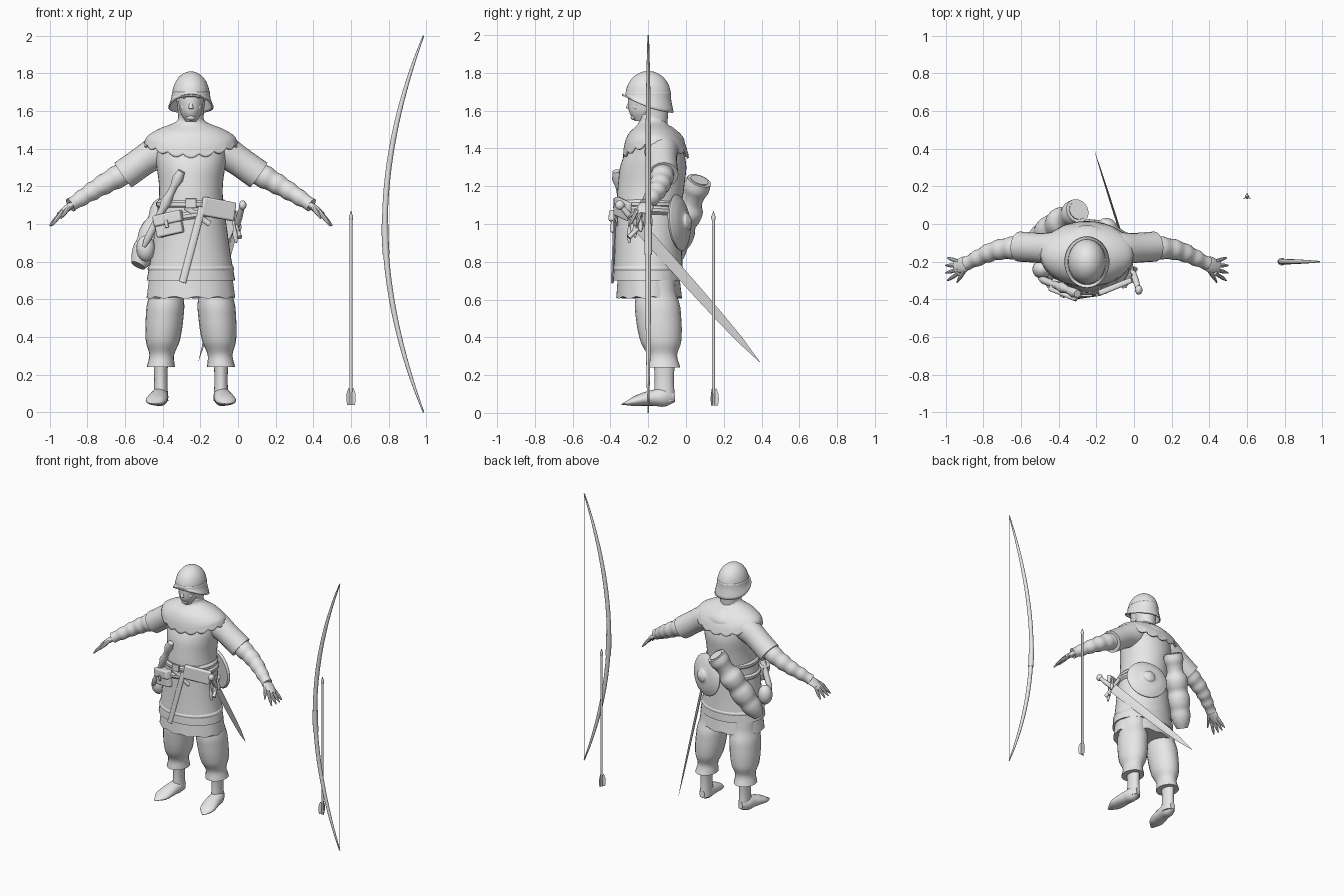
import bpy, bmesh, math
from mathutils import Vector, Euler

cube = bpy.data.objects.get("Cube")
if cube:
    bpy.data.objects.remove(cube)

grey = bpy.data.materials.new("plain_grey")
grey.use_nodes = True
grey.diffuse_color = (0.8, 0.8, 0.8, 1)
grey.node_tree.nodes["Principled BSDF"].inputs["Base Color"].default_value = grey.diffuse_color

CX, CY = -.25, -.2               # body centre line
X, Y, Z = Vector((1, 0, 0)), Vector((0, 1, 0)), Vector((0, 0, 1))
made = []


def finish(name, bm):
    bmesh.ops.recalc_face_normals(bm, faces=bm.faces)
    mesh = bpy.data.meshes.new(name)
    bm.to_mesh(mesh)
    bm.free()
    mesh.materials.append(grey)
    obj = bpy.data.objects.new(name, mesh)
    bpy.context.collection.objects.link(obj)
    made.append(obj)
    return obj


def sample(values, u):
    """Smooth value at fraction u along evenly spaced values."""
    last = len(values) - 1
    if last == 0:
        return values[0]
    i = min(int(u * last), last - 1)
    t = u * last - i
    q, r = values[i], values[i + 1]
    p = values[i - 1] if i > 0 else 2 * q - r
    w = values[i + 2] if i + 2 <= last else 2 * r - q
    return q + t / 2 * (r - p + t * (2 * p - 5 * q + 4 * r - w + t * (3 * q - p - 3 * r + w)))


def tube(name, path, radii, squash=(1,), ref=None, n=20, steps=4, lift=None, caps=True):
    """Skin ellipses along a path; rings are level unless ref sets their first axis."""
    path = [Vector(p) for p in path]
    count = steps * max(len(path) - 1, len(radii) - 1, 1)
    spots = [sample(path, i / count) for i in range(count + 1)]
    bm, rings = bmesh.new(), []
    for i, spot in enumerate(spots):
        u, a, b = i / count, X, Y
        if ref is not None:
            tangent = (spots[min(i + 1, count)] - spots[max(i - 1, 0)]).normalized()
            a = (ref - tangent * ref.dot(tangent)).normalized()
            b = tangent.cross(a)
        radius = max(sample(radii, u), .001)
        ring = []
        for k in range(n):
            t = math.tau * k / n
            v = spot + radius * (a * math.cos(t) + b * sample(squash, u) * math.sin(t))
            if lift:
                v += Z * lift(t, u)
            ring.append(bm.verts.new(v))
        rings.append(ring)
    for lower, upper in zip(rings, rings[1:]):
        for k in range(n):
            j = (k + 1) % n
            bm.faces.new((lower[k], lower[j], upper[j], upper[k]))
    if caps:
        bm.faces.new(rings[0])
        bm.faces.new(rings[-1])
    return finish(name, bm)


def column(name, start, end, radii, squash=(1,), y_start=CY, y_end=CY, **options):
    """Upright body part between two heights."""
    return tube(name, [(CX, y_start, start), (CX, y_end, end)], radii, squash, n=options.pop("n", 40), **options)


def rod(name, start, end, radii, squash=(1,), ref=Z, n=12):
    """Straight part with crisp steps between its radii."""
    return tube(name, [start, end], radii, squash, ref, n, steps=1)


def ball(name, place, size):
    bm = bmesh.new()
    bmesh.ops.create_uvsphere(bm, u_segments=16, v_segments=10, radius=1)
    bmesh.ops.scale(bm, vec=size, verts=bm.verts)
    bmesh.ops.translate(bm, vec=place, verts=bm.verts)
    return finish(name, bm)


def block(name, place, size, tilt=0, turn=0, bevel=.01):
    bm = bmesh.new()
    bmesh.ops.create_cube(bm, size=1)
    rotation = Euler((0, math.radians(tilt), math.radians(turn))).to_matrix()
    for v in bm.verts:
        v.co = rotation @ Vector(c * s for c, s in zip(v.co, size)) + Vector(place)
    obj = finish(name, bm)
    soft = obj.modifiers.new("soft_edges", "BEVEL")
    soft.width, soft.segments = bevel, 3
    return obj


def thicken(obj, thickness):
    obj.modifiers.new("thickness", "SOLIDIFY").thickness = thickness


# Torso, jacket skirt and under-tunic
column("jacket_body", 1.06, 1.52, [.18, .17, .17, .18, .19, .18, .07], [.95, 1.04, .98, .8, 1], y_end=-.15)
column("jacket_skirt", 1.13, .7, [.17, .19, .21, .235], [1, .92, .85, .79])
column("skirt_trim", .78, .75, [.22, .23, .225], [.81])
column("under_tunic", .8, .61, [.21, .235], [.74], y_end=-.195, n=72,
       lift=lambda t, u: .006 * u * math.sin(12 * t))


# Scalloped shoulder cape
def cape_edge(t, u):
    scallop = .02 * abs(math.sin(9 * t)) if u > .9 else 0
    return .06 * u * math.cos(t) ** 2 - scallop


cape = column("shoulder_cape", 1.58, 1.37, [.065, .08, .17, .23, .25], [1.1, 1, .8, .7, .7],
              -.18, -.16, n=108, lift=cape_edge, caps=False)
thicken(cape, .01)

# Head, face and helmet
column("head", 1.545, 1.72, [.03, .055, .065, .07, .07], [1.4], y_start=-.23, n=28)
column("coif", 1.53, 1.68, [.065, .07, .08], [1.1], -.17, -.17, n=28)
tube("nose", [(CX, -.29, 1.66), (CX, -.305, 1.62), (CX, -.295, 1.61)], [.008, .01, .014, .01], n=12)
ball("brow", (CX, -.285, 1.67), (.045, .016, .01))
ball("lips", (CX, -.288, 1.59), (.02, .009, .006))
ball("chin", (CX, -.275, 1.565), (.025, .018, .015))
angles = [math.pi / 2 * i / 8 for i in range(9)]
tube("helmet_dome", [(CX, CY, 1.68 + .13 * math.cos(a)) for a in angles], [.1 * math.sin(a) for a in angles],
     [1.2], n=40)
brim = column("helmet_brim", 1.7, 1.64, [.1, .105, .12], [1.2, 1.12], caps=False,
              lift=lambda t, u: -u * u * (.05 * math.sin(t) + .02 * math.cos(t) ** 2))
thicken(brim, .008)

# Arms, hands and legs, each built for both sides
for side, s in (("left", 1), ("right", -1)):
    def limb(part, path, radii, squash=(1,), ref=None, n=20):
        tube(side + "_" + part, [(CX + s * x, y, z) for x, y, z in path], radii, squash, ref, n)

    limb("short_sleeve", [(.1, -.13, 1.41), (.2, -.13, 1.37), (.36, -.12, 1.26)], [.08, .09, .08, .08], ref=Y)
    wrinkles = [.066 - .003 * i + .005 * (i % 2) for i in range(12)]
    limb("forearm", [(.3, -.12, 1.3), (.48, -.14, 1.2), (.64, -.21, 1.1)], wrinkles, ref=Y)
    limb("palm", [(.61, -.2, 1.12), (.7, -.23, 1.05)], [.02, .04, .04, .03], [.45], Y)
    for number in range(4):
        k = number - 1.5
        limb(f"finger_{number + 1}", [(.68, CY - .03 + .02 * k, 1.07), (.755 - .01 * abs(k), -.24 + .04 * k, .99)],
             [.012, .011, .01, .004], ref=Y, n=8)
    limb("thumb", [(.64, -.23, 1.1), (.69, -.31, 1.03)], [.014, .012, .01, .004], ref=Z, n=8)
    ball(side + "_eye", (CX + s * .026, -.278, 1.648), (.011, .007, .005))
    ball(side + "_cheek", (CX + s * .035, -.262, 1.62), (.022, .02, .02))

    limb("trouser_leg", [(.12, -.17, .76), (.14, -.145, .5), (.16, -.12, .24)],
         [.09, .09, .09, .1, .1, .097, .088, .066, .075], [1.2])
    limb("boot_shaft", [(.16, -.115, .29), (.16, -.115, .06)], [.04, .035, .04], [1.45])
    limb("boot_foot", [(.16, -.06, .085), (.175, CY, .076), (.2, -.34, .045)],
         [.02, .045, .05, .055, .05, .01], [1.3, 1.1, .85, .62, .45, .3], X)

# Belts and the things hung from them
strap = [.17, .185, .185, .17]
column("waist_belt", 1.08, 1.13, strap, [.97], steps=1)
column("hip_belt", 1.02, 1.07, [r + .01 for r in strap], [.94], steps=1, lift=lambda t, u: .03 * math.cos(t))
block("belt_buckle", (CX, -.38, 1.11), (.06, .014, .05), bevel=.004)
block("pouch", (-.365, -.345, 1), (.15, .06, .12), -12, -22)
block("pouch_flap", (-.37, -.355, 1.03), (.16, .06, .06), -12, -22)
block("pouch_button", (-.38, -.385, 1), (.02, .01, .04), -12, -22, .004)
block("flat_bag", (-.105, -.335, 1.08), (.19, .03, .1), 10, 22)
rod("hanging_strap", (-.19, -.375, 1.09), (-.295, -.39, .69), [.019], [.4], X)
rod("crossing_strap", (-.28, -.38, 1.09), (-.15, -.365, 1), [.014], [.4])
rod("dagger", (-.3, -.37, 1.28), (-.5, -.29, .88), [.02, .03, .02, .02, .03, .02, .02, .02, .02, .02, .01])
for number in range(3):
    top = Vector((-.03, -.3, 1.07)) + Vector((.01, .03, 0)) * number
    rod(f"tassel_{number + 1}", top, top + X * .02 - Z * (.17 - .03 * number), [.007, .007, .007, .014, .006], ref=X)
ball("water_flask", (-.49, -.24, .87), (.05, .05, .07))

# Arrow bag slung over the back of the right hip
bag_top, bag_end = Vector((-.3, .07, 1.23)), Vector((-.53, -.1, .78))
tube("arrow_bag", [bag_top, bag_end], [.065, .07, .06, .06, .08, .08, .07, .08, .08, .07, .07, .06, .04], ref=Y)
rod("arrow_bag_mouth", bag_top.lerp(bag_end, -.01), bag_top, [.05], ref=Y)

# Round shield on the back of the left hip
facing = Vector((.34, .94, .1))
hub = Vector((-.14, -.01, 1.01))
tube("shield", [hub - facing * .04, hub + facing * .04], [.14, .15, .13, .1, .05, .04, .01], ref=Z, n=36)

# Sword
tip, pommel = Vector((-.21, .39, .27)), Vector((.025, -.35, 1.1))
guard = tip.lerp(pommel, .86)
along = (pommel - tip).normalized()
cross = (Z - along * along.z).normalized() * .08
rod("sword_blade", guard, tip, [.033, .032, .03, .028, .024, .018, 0], [.2], n=4)
rod("sword_grip", guard, pommel, [.015, .017, .013])
rod("sword_guard", guard - cross, guard + cross, [.013, .01, .013], ref=X)
ball("sword_pommel", pommel, (.02, .025, .025))


# Bow with grip and string
def bow_point(height):
    return (.78 + .205 * abs(height - 1) ** 1.9, CY, height)


heights = [i / 8 for i in range(17)]
tube("bow_stave", [bow_point(h) for h in heights], [.015 - .011 * abs(h - 1) ** 3 for h in heights], ref=Y, n=12)
tube("bow_grip", [bow_point(h) for h in (.84, .92, 1)], [.02], [.9], Y, 12)
rod("bow_string", (.985, CY, .01), (.985, CY, 1.99), [.001], ref=X, n=6)

# Arrow standing point up
foot_of_arrow = Vector((.6, .145, .04))
rod("arrow_shaft", foot_of_arrow, foot_of_arrow + Z, [.008], ref=X)
rod("arrow_head", foot_of_arrow + Z * .98, foot_of_arrow + Z * 1.03, [.009, .012, .006, 0], ref=X)
for number in range(3):
    turn = math.tau * (number / 3 + .25)
    outward = Vector((math.cos(turn), math.sin(turn), 0))
    base = foot_of_arrow + outward * .014
    rod(f"arrow_feather_{number + 1}", base, base + Z * .09, [.01, .015, .013, .002], [.12], outward, 4)

# Smooth shading that keeps sharp edges
bpy.ops.object.select_all(action="DESELECT")
for obj in made:
    obj.select_set(True)
bpy.context.view_layer.objects.active = made[0]
bpy.ops.object.shade_smooth_by_angle(angle=math.radians(40))
